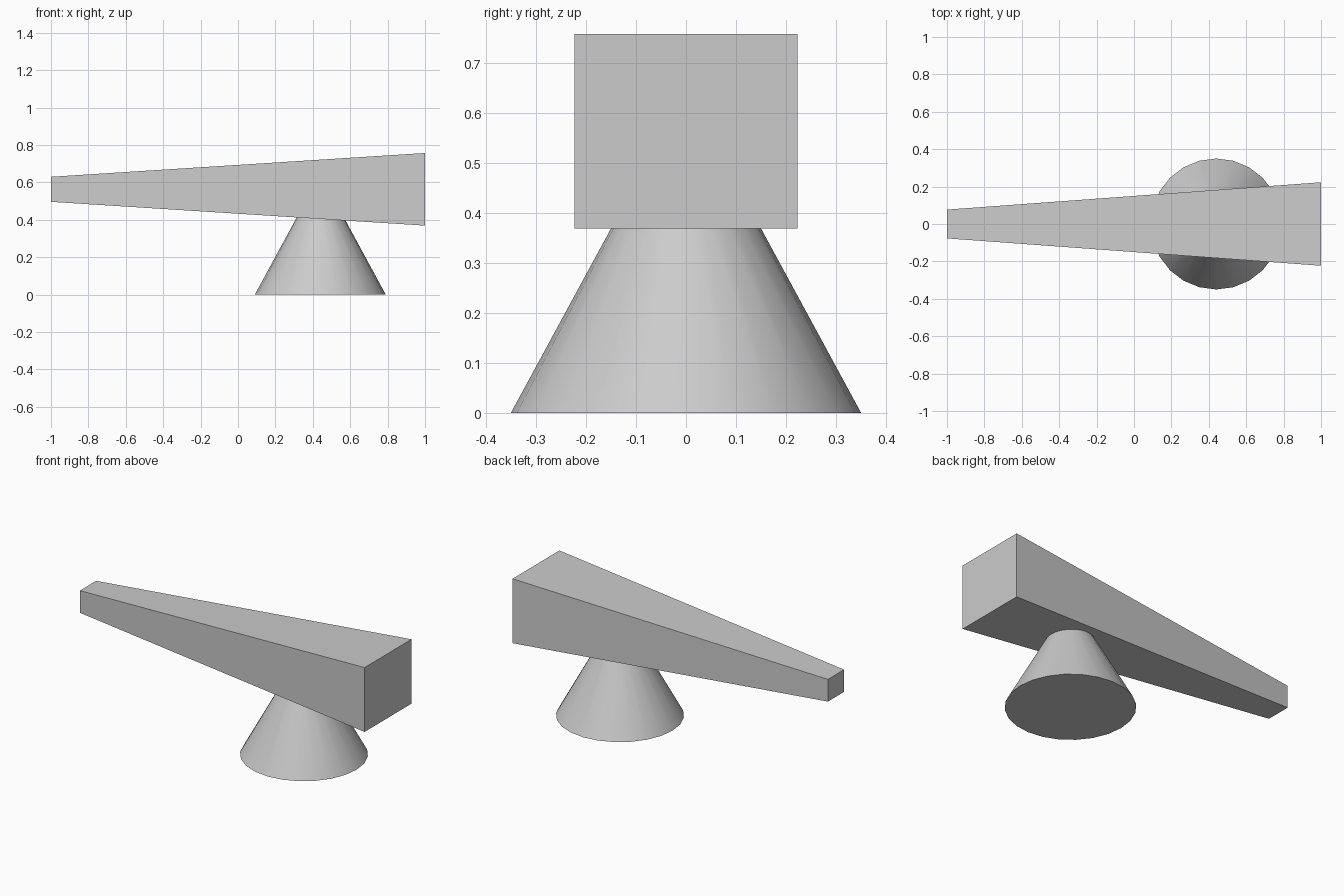
import bpy
import bmesh
import math

if "Cube" in bpy.data.objects:
    bpy.data.objects.remove(bpy.data.objects["Cube"])

BEAM_Z = 0.563      # height of the beam's centre line
TAPER = 0.345       # size of the narrow end relative to the wide end

# Tapered beam: a box whose -x end is scaled down about its axis
bm = bmesh.new()
bmesh.ops.create_cube(bm, size=2)
for v in bm.verts:
    s = 1.0 if v.co.x > 0 else TAPER
    v.co.y *= 0.223 * s
    v.co.z = BEAM_Z + v.co.z * 0.194 * s
mesh = bpy.data.meshes.new("tapered_beam")
bm.to_mesh(mesh)
bm.free()
beam = bpy.data.objects.new("tapered_beam", mesh)
bpy.context.collection.objects.link(beam)

# Conical foot, its top sunk slightly into the beam's underside
height = 0.42
bpy.ops.mesh.primitive_cone_add(vertices=24, radius1=0.35, radius2=0.122,
                                depth=height, location=(0.44, 0, height / 2))
foot = bpy.context.object
foot.name = "conical_foot"
bpy.ops.object.shade_smooth_by_angle(angle=math.radians(30))
